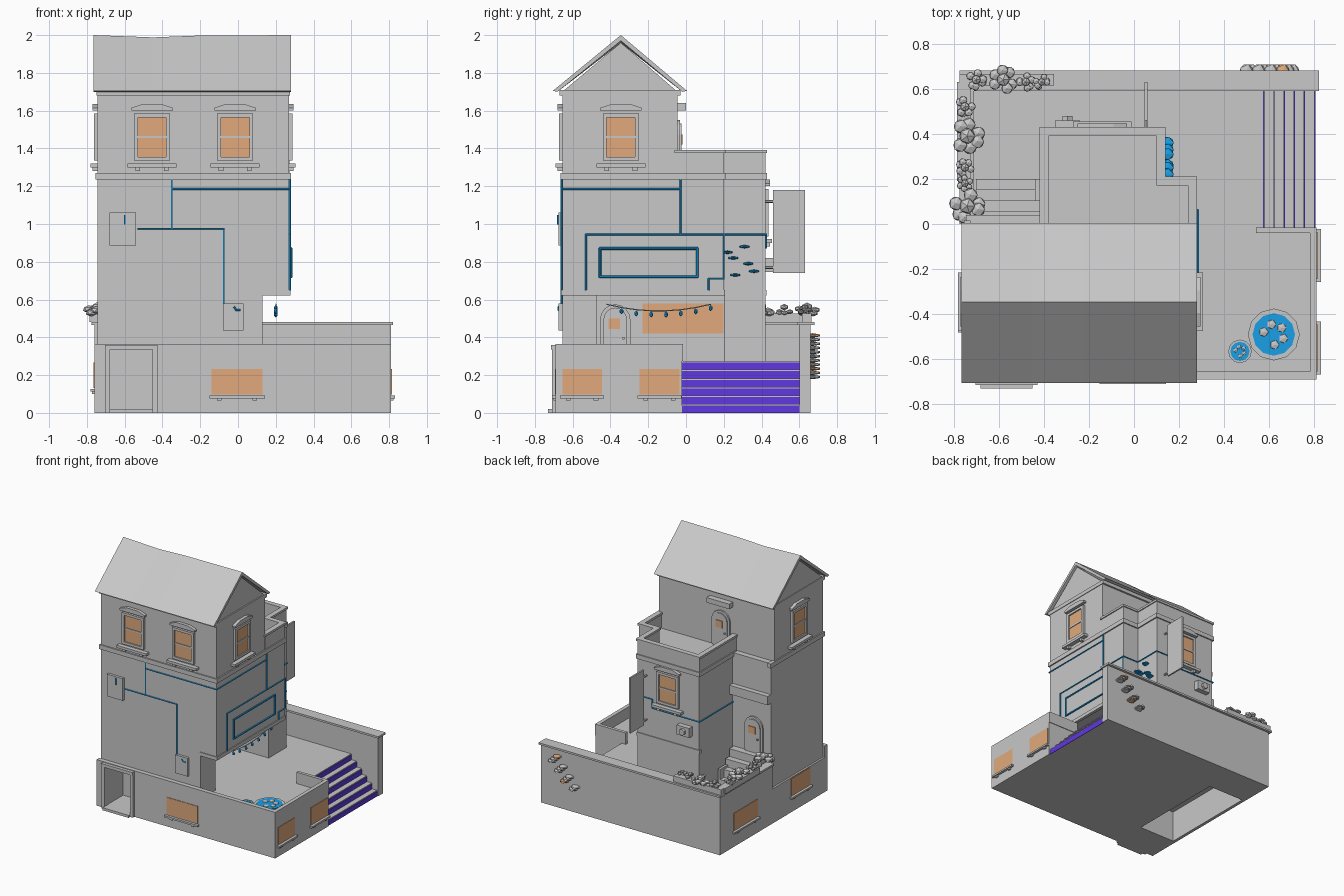
import bpy, bmesh, math, random
from mathutils import Matrix, Vector

random.seed(4)
if "Cube" in bpy.data.objects:
    bpy.data.objects.remove(bpy.data.objects["Cube"])


def material(name, r, g, b):
    m = bpy.data.materials.new(name)
    m.use_nodes = True
    m.diffuse_color = (r, g, b, 1)
    m.node_tree.nodes["Principled BSDF"].inputs["Base Color"].default_value = (r, g, b, 1)
    return m


GREY = material("plain grey", .58, .58, .58)
ORANGE = material("warm orange", .75, .4, .2)
BLUE = material("bright blue", .01, .35, .8)
PURPLE = material("deep purple", .12, .04, .75)


def finish(name, bm, mat=GREY, matrix=None):
    if matrix:
        bm.transform(matrix)
    bmesh.ops.recalc_face_normals(bm, faces=bm.faces[:])
    mesh = bpy.data.meshes.new(name)
    bm.to_mesh(mesh)
    bm.free()
    mesh.materials.append(mat)
    ob = bpy.data.objects.new(name, mesh)
    bpy.context.collection.objects.link(ob)
    return ob


def box(name, x0, x1, y0, y1, z0, z1, mat=GREY, matrix=None):
    bm = bmesh.new()
    m = Matrix.Translation(((x0 + x1) / 2, (y0 + y1) / 2, (z0 + z1) / 2))
    bmesh.ops.create_cube(bm, size=1, matrix=m @ Matrix.Diagonal((x1 - x0, y1 - y0, z1 - z0, 1)))
    return finish(name, bm, mat, matrix)


def loft(name, loops, mat=GREY, matrix=None):
    bm = bmesh.new()
    rings = [[bm.verts.new(p) for p in loop] for loop in loops]
    for a, b in zip(rings, rings[1:]):
        for i in range(len(a)):
            j = (i + 1) % len(a)
            bm.faces.new((a[i], a[j], b[j], b[i]))
    bm.faces.new(rings[0])
    bm.faces.new(rings[-1])
    return finish(name, bm, mat, matrix)


def plan(name, points, z0, z1):
    return loft(name, [[(x, y, z) for x, y in points] for z in (z0, z1)])


def run(name, points, half, z0, z1):
    # Straight wall pieces along a plan path
    for (ax, ay), (bx, by) in zip(points, points[1:]):
        box(name, min(ax, bx) - half, max(ax, bx) + half,
            min(ay, by) - half, max(ay, by) + half, z0, z1)


def pipe(name, points, mat=BLUE, r=.005):
    for a, b in zip(points, points[1:]):
        a, b = Vector(a), Vector(b)
        bm = bmesh.new()
        m = Matrix.Translation((a + b) / 2) @ (b - a).to_track_quat('Z', 'Y').to_matrix().to_4x4()
        bmesh.ops.create_cone(bm, cap_ends=True, segments=6, radius1=r, radius2=r,
                              depth=(b - a).length + r, matrix=m)
        finish(name, bm, mat)


def drum(name, x, y, z0, z1, r, mat=GREY, sides=12):
    bm = bmesh.new()
    bmesh.ops.create_cone(bm, cap_ends=True, segments=sides, radius1=r, radius2=r, depth=z1 - z0,
                          matrix=Matrix.Translation((x, y, (z0 + z1) / 2)))
    return finish(name, bm, mat)


def blob(name, x, y, z, rx, ry, rz, mat=GREY):
    bm = bmesh.new()
    bmesh.ops.create_icosphere(bm, subdivisions=1, radius=1)
    return finish(name, bm, mat, Matrix.Translation((x, y, z)) @ Matrix.Diagonal((rx, ry, rz, 1)))


def facing(x, y, z, turn):
    # Wall frame: zero looks to the front, quarter turns go towards +x
    return Matrix.Translation((x, y, z)) @ Matrix.Rotation(turn * math.pi / 2, 4, 'Z')


def sash_window(x, y, z, turn):
    m = facing(x, y, z, turn)
    box("window_pane", -.075, .075, -.008, .01, -.11, .11, ORANGE, m)
    for s in (-1, 1):
        box("window_jamb", s * .085 - .01, s * .085 + .01, -.018, .01, -.125, .125, GREY, m)
        box("window_rail", -.09, .09, -.018, .01, s * .115 - .01, s * .115 + .01, GREY, m)
        box("sill_bracket", s * .075 - .012, s * .075 + .012, -.025, .01, -.18, -.16, GREY, m)
    box("window_bar", -.08, .08, -.013, .01, -.006, .006, GREY, m)
    box("window_sill", -.13, .13, -.035, .01, -.16, -.14, GREY, m)
    hood = [(-.11, .14), (.11, .14), (.11, .155), (.05, .175), (-.05, .175), (-.11, .155)]
    loft("window_hood", [[(u, v, w) for u, w in hood] for v in (-.025, .01)], GREY, m)


def low_window(x, y, z, turn, half):
    m = facing(x, y, z, turn)
    box("cellar_pane", -half, half, -.004, .01, -.068, .068, ORANGE, m)
    box("cellar_sill", -half - .012, half + .012, -.02, .01, -.088, -.074, GREY, m)
    for s in (-1, 1):
        box("cellar_bracket", s * half * .7 - .012, s * half * .7 + .012, -.012, .01, -.1, -.088, GREY, m)


def arched_door(x, y, z, turn, height=.28):
    m = facing(x, y, z, turn)

    def arch(half, v0, v1, name):
        top = height - .08
        outline = [(-half, 0), (half, 0)] + [
            (half * math.cos(a), top + half * math.sin(a))
            for a in [math.pi * i / 8 for i in range(9)]]
        loft(name, [[(u, v, w) for u, w in outline] for v in (v0, v1)], GREY, m)
    arch(.08, -.012, .01, "door_surround")
    arch(.062, -.02, .01, "door_leaf")
    box("door_pane", -.035, .025, -.026, .01, height - .13, height - .075, ORANGE, m)
    box("door_knob", .038, .05, -.03, .01, height * .38, height * .38 + .012, GREY, m)


def cut(ob, cutters):
    for c in cutters:
        mod = ob.modifiers.new("cut", 'BOOLEAN')
        mod.operation, mod.object = 'DIFFERENCE', c
    bpy.context.view_layer.update()
    mesh = bpy.data.meshes.new_from_object(ob.evaluated_get(bpy.context.evaluated_depsgraph_get()))
    ob.modifiers.clear()
    ob.data = mesh


# Base, ground floor, entry niche and cellar hollow
base = plan("base", [(-.76, -.69), (.81, -.69), (.81, -.02), (.575, -.02), (.575, .66), (-.76, .66)], 0, .275)
front = box("front_parapet", -.76, .81, -.69, -.655, .275, .365)
middle = [(.27, .2), (.13, .2), (.13, .42), (-.41, .42), (-.41, 0), (-.745, 0)]
ground = plan("ground_floor", [(-.745, -.655), (.13, -.655), (.13, -.47), (-.2, -.47), (-.2, .2)]
              + middle[1:], .275, .63)
entry = box("entry_cutter", -.68, -.45, -.75, -.47, .02, .335)
hollow = box("cellar_cutter", -.735, -.42, -.42, .38, -.1, .25)
cut(base, (entry, hollow))
cut(front, (entry,))
cut(ground, (entry,))
for c in (entry, hollow):
    bpy.data.objects.remove(c)
for x in (-.69, -.44):
    box("entry_jamb", x - .013, x + .013, -.71, -.66, 0, .355)
box("entry_lintel", -.703, -.427, -.715, -.66, .335, .36)
box("entry_step", -.68, -.45, -.73, -.66, 0, .02)

# Yard walls and steps
box("side_parapet", .78, .81, -.69, -.02, .275, .365)
box("parapet_return", .54, .81, -.04, -.015, .275, .365)
box("rear_wall", -.76, .81, .6, .66, 0, .465)
box("rear_coping", -.775, .82, .59, .68, .465, .48)
box("left_wall", -.76, -.72, 0, .62, .27, .465)
box("left_coping", -.775, -.71, 0, .62, .465, .48)
for i in range(6):
    x, z = .8 - .045 * i, .275 * (i + 1) / 6
    box("step", .57, x, -.02, .6, 0, z)
    box("step_riser", x, x + .004, -.02, .6, z - .046, z - .008, PURPLE)
for i in range(4):
    box("back_step", -.7, -.42, 0, .2 - .048 * i, .27, .34 + .062 * i)
box("back_step_rail", -.44, -.42, 0, .2, .27, .42)

# Upper floors
plan("middle_floor", [(-.745, -.655), (.27, -.655)] + middle, .63, 1.24)
run("overhang_band", [(.14, -.65), (.265, -.65), (.265, .195), (.125, .195), (.125, .415), (-.405, .415)], .012, .622, .65)
plan("terrace_floor", [(-.745, -.655), (.27, -.655)] + middle, 1.24, 1.265)
run("floor_band", [(-.74, 0), (-.74, -.65), (.265, -.65), (.265, .195), (.125, .195), (.125, .415),
                   (-.405, .415), (-.405, -.02)], .015, 1.235, 1.27)
balcony = [(.26, -.04), (.26, .19), (.12, .19), (.12, .41), (-.4, .41), (-.4, -.04)]
run("balcony_wall", balcony, .012, 1.265, 1.375)
run("balcony_coping", balcony, .02, 1.375, 1.392)
box("top_floor", -.745, .27, -.655, -.045, 1.26, 1.7)
box("cornice", -.75, .275, -.67, -.03, 1.68, 1.71)
gable = [(-.655, 1.7), (-.045, 1.7), (-.345, 1.96)]
loft("gable", [[(x, y, z) for y, z in gable] for x in (-.745, .265)])
roof = [(-.705, 1.705), (-.345, 2), (.005, 1.705), (-.02, 1.7), (-.345, 1.97), (-.68, 1.7)]
loft("roof", [[(x, y, z - (sag if z > 1.9 else 0)) for y, z in roof]
              for x, sag in ((-.765, 0), (-.45, .012), (-.22, .003), (.28, 0))])
box("back_canopy", -.745, -.41, -.02, .04, .95, 1.02)

# Windows and doors
for x in (-.455, -.015):
    sash_window(x, -.655, 1.46, 0)
sash_window(.27, -.345, 1.46, 1)
sash_window(-.745, -.345, 1.46, 3)
sash_window(-.14, .42, 1.06, 2)
low_window(-.005, -.69, .165, 0, .135)
for y in (-.55, -.14):
    low_window(.81, y, .165, 1, .105)
low_window(-.76, .34, .2, 3, .15)
low_window(-.76, -.35, .2, 3, .12)
box("wide_window", -.2, -.195, -.23, .198, .42, .58, ORANGE)
arched_door(-.2, -.375, .275, 1, .3)
arched_door(-.28, -.045, 1.27, 2)
arched_door(-.6, 0, .53, 2)
box("door_canopy", -.38, -.18, -.045, .0, 1.6, 1.64)

# Service boxes, pipes and lit frame
box("large_meter", -.68, -.54, -.675, -.655, .885, 1.06)
box("small_meter", -.08, .03, -.675, -.655, .435, .58)
pipe("large_meter_mark", [(-.6, -.677, 1), (-.6, -.677, 1.045)])
pipe("small_meter_mark", [(-.02, -.677, .56), (-.01, -.677, .545), (.01, -.677, .545)])
f, r, s = -.66, .275, .135
pipe("front_pipe", [(-.53, f, .975), (-.075, f, .975), (-.075, f, .58)])
pipe("riser_pipe", [(-.35, f, .975), (-.35, f, 1.235)])
pipe("upper_pipe", [(-.35, f, 1.185), (r, f, 1.185), (r, -.03, 1.185)])
pipe("drop_pipe", [(r, -.03, 1.235), (r, -.03, .945)])
pipe("side_pipe", [(r, -.53, .65), (r, -.53, .945), (r, .205, .945), (s, .205, .945), (s, .425, .945),
                   (0, .425, .945), (0, .425, .875), (-.415, .425, .875), (-.415, 0, .875)])
pipe("corner_pipe", [(r, .2, .945), (r, .2, .71), (r, .12, .71), (r, .12, .65)])
box("screen", .27, .28, -.45, .055, .725, .865)
pipe("screen_frame", [(.282, -.455, .72), (.282, .06, .72), (.282, .06, .87), (.282, -.455, .87),
                      (.282, -.455, .72)], BLUE, .007)

# Hanging sign, cooling unit and string of lamps
box("sign_panel", .047, .06, .46, .63, .74, 1.18)
for z in (.77, 1.12):
    pipe("sign_bracket", [(.053, .41, z), (.053, .47, z)], GREY, .008)
box("cooling_unit", -.35, -.24, .42, .46, .745, .82)
pipe("cooling_fan", [(-.295, .455, .782), (-.295, .466, .782)], GREY, .026)
cord = [(.2, -.42 + .55 * t / 7, .575 - .14 * (t / 7) * (1 - t / 7)) for t in range(8)]
pipe("lamp_cord", cord, GREY, .003)
for x, y, z in cord[1:]:
    blob("lamp", x, y, z - .02, .011, .011, .016, BLUE)

# Tubs with bubbles
for x, y, radius in ((.62, -.49, .115), (.47, -.565, .052)):
    drum("tub", x, y, .27, .305, radius)
    drum("tub_water", x, y, .3, .309, radius * .82, BLUE)
    for i in range(5):
        a = 1.1 * i - 1.5
        blob("bubble", x + radius * .4 * math.cos(a), y + radius * .4 * math.sin(a), .308,
             radius * .2, radius * .2, .008)

# Shelf fungi on the side bump and rear wall
for y, z in ((.31, .88), (.22, .85), (.25, .82), (.33, .79), (.36, .75), (.26, .73)):
    blob("side_fungus", .145, y, z, .035, .03, .009, BLUE)
for i in range(11):
    x, z = .7 - .018 * i + .04 * (i % 3 - 1), .41 - .022 * i
    blob("rear_fungus", x, .67, z, .035, .045, .012, ORANGE if i in (0, 8) else GREY)

# Planters and plants
run("rear_planter", [(-.75, .64), (-.38, .64)], .025, .48, .525)
run("left_planter", [(-.755, .22), (-.755, .6)], .03, .48, .525)
for x, y, size in ((-.74, .39, .085), (-.74, .08, .085), (-.58, .64, .07), (-.75, .25, .045),
                   (-.7, .64, .05), (-.48, .63, .045), (-.41, .63, .04), (-.75, .18, .04), (-.75, .52, .05)):
    blob("plant_heart", x, y, .56, size * .45, size * .45, size * .35)
    for i in range(6):
        a = i * math.pi / 3 + random.random()
        blob("plant_leaf", x + size * .6 * math.cos(a), y + size * .6 * math.sin(a),
             .54 + random.uniform(-.015, .015), size * .4, size * .4, size * .25)
